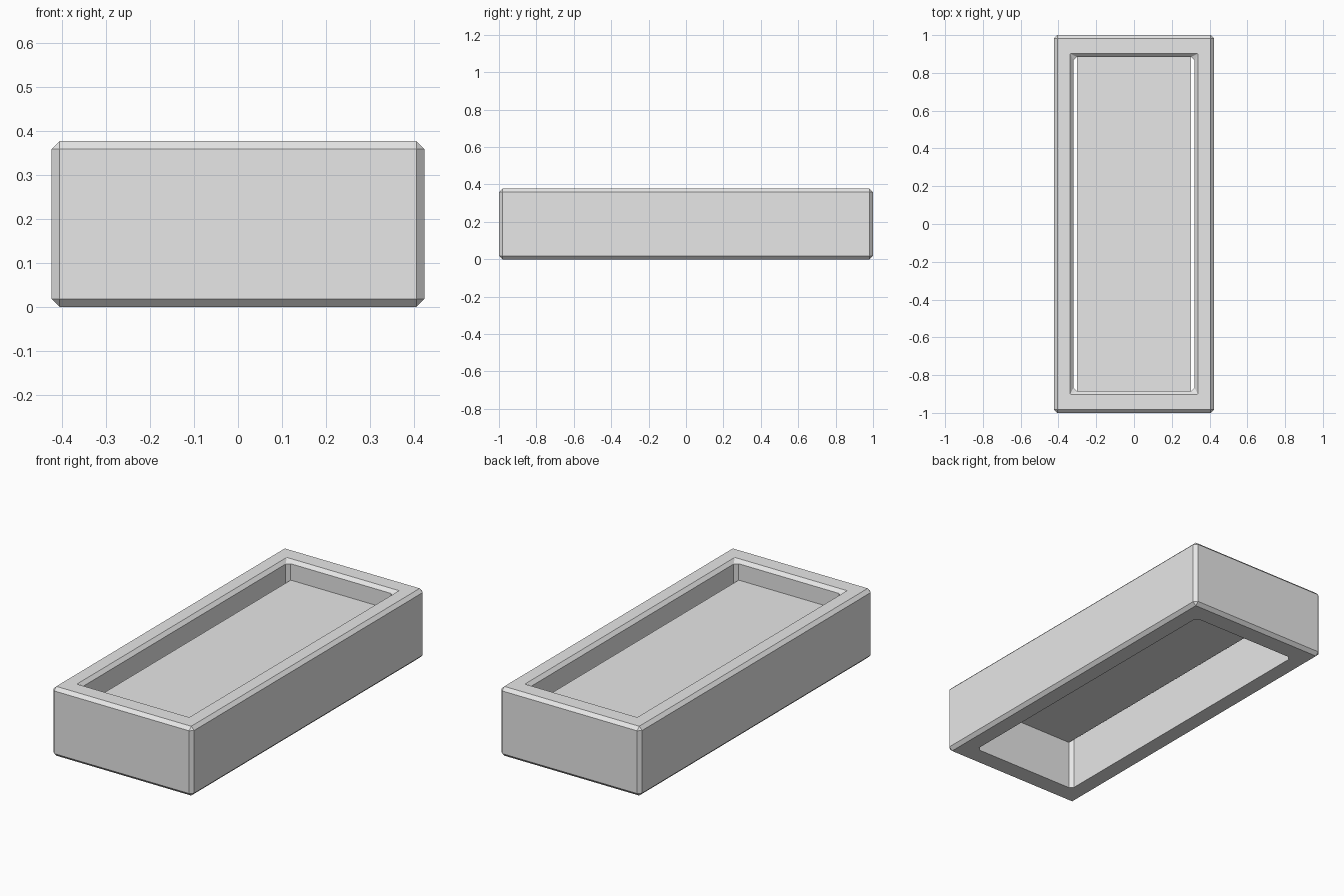
import bpy
import bmesh

cube = bpy.data.objects.get("Cube")
if cube:
    bpy.data.objects.remove(cube, do_unlink=True)

HX, HY, HEIGHT = 0.424, 1.0, 0.377   # outer half sizes and height
BEVEL = 0.018
HOLE_X, HOLE_Y = 0.32, 0.884         # half sizes of the opening
SEAM_Z, PANEL_Z = 0.11, 0.27

grey = bpy.data.materials.new("light grey")
grey.use_nodes = True
colour = (0.8, 0.8, 0.8, 1)
grey.diffuse_color = colour
grey.node_tree.nodes["Principled BSDF"].inputs["Base Color"].default_value = colour


def finish(bm, name):
    """Turn a bmesh into a named, coloured object."""
    mesh = bpy.data.meshes.new(name)
    bm.to_mesh(mesh)
    bm.free()
    mesh.materials.append(grey)
    obj = bpy.data.objects.new(name, mesh)
    bpy.context.collection.objects.link(obj)
    return obj


def ring(bm, hx, hy, z, cut):
    """Rectangle with its corners cut off, as eight vertices."""
    points = []
    for sx, sy in ((1, 1), (-1, 1), (-1, -1), (1, -1)):
        pair = [(sx * hx, sy * (hy - cut), z), (sx * (hx - cut), sy * hy, z)]
        points += pair if sx == sy else pair[::-1]
    return [bm.verts.new(p) for p in points]


# Frame: hollow bevelled box, lofted around its wall section
bm = bmesh.new()
section = [
    (HX - BEVEL, HY - BEVEL, 0, 0),
    (HX, HY, BEVEL, BEVEL),
    (HX, HY, HEIGHT - BEVEL, BEVEL),
    (HX - BEVEL, HY - BEVEL, HEIGHT, 0),
    (HOLE_X + BEVEL, HOLE_Y + BEVEL, HEIGHT, 0),
    (HOLE_X, HOLE_Y, HEIGHT - BEVEL, BEVEL),
    (HOLE_X, HOLE_Y, SEAM_Z, BEVEL),
    (HOLE_X, HOLE_Y, 0, BEVEL),
]
rings = [ring(bm, *level) for level in section]
for lower, upper in zip(rings, rings[1:] + rings[:1]):
    for i in range(8):
        j = (i + 1) % 8
        bm.faces.new((lower[i], lower[j], upper[j], upper[i]))
bmesh.ops.remove_doubles(bm, verts=bm.verts, dist=0.0001)
bmesh.ops.recalc_face_normals(bm, faces=bm.faces)
finish(bm, "box_frame")

# Panel: thin sheet between the end walls, with a gap along both sides
bm = bmesh.new()
bmesh.ops.create_grid(bm, x_segments=1, y_segments=1, size=1)
bmesh.ops.scale(bm, vec=(HOLE_X - BEVEL, HOLE_Y, 1), verts=bm.verts)
bmesh.ops.translate(bm, vec=(0, 0, PANEL_Z), verts=bm.verts)
finish(bm, "inner_panel")
